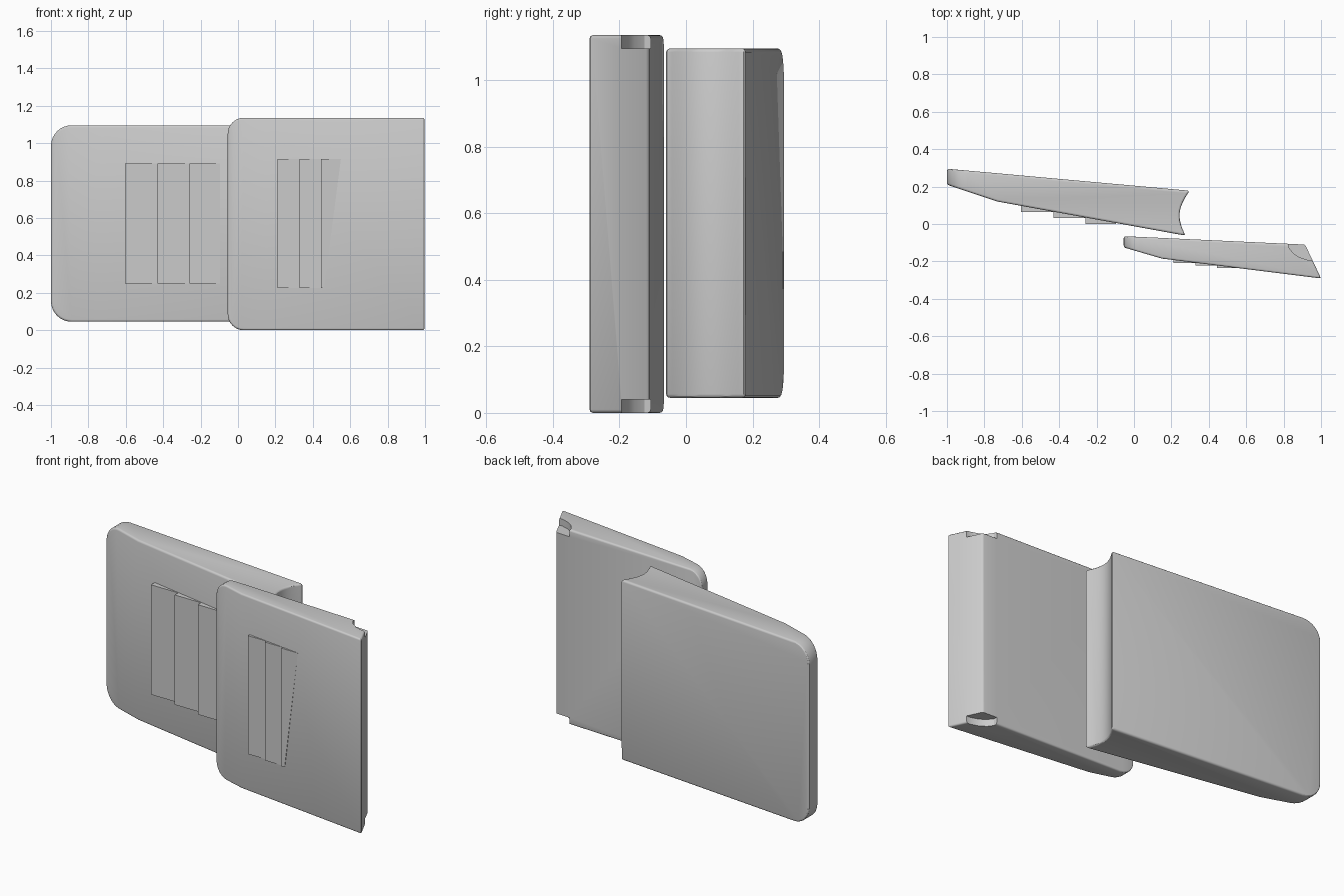
import bpy, bmesh, math

if "Cube" in bpy.data.objects:
    bpy.data.objects.remove(bpy.data.objects["Cube"])

grey = bpy.data.materials.new("plain_grey")
grey.diffuse_color = (0.6, 0.6, 0.6, 1)
grey.use_nodes = True
grey.node_tree.nodes["Principled BSDF"].inputs["Base Color"].default_value = grey.diffuse_color


def prism(name, pts, lo, hi, axis="z"):
    """Extrude a closed outline along z (points are x, y) or along y (points are x, z)."""
    def place(a, b, d):
        return (a, b, d) if axis == "z" else (a, d, b)
    bm = bmesh.new()
    low = [bm.verts.new(place(a, b, lo)) for a, b in pts]
    high = [bm.verts.new(place(a, b, hi)) for a, b in pts]
    bm.faces.new(low)
    bm.faces.new(high)
    n = len(pts)
    for i in range(n):
        j = (i + 1) % n
        bm.faces.new((low[i], low[j], high[j], high[i]))
    bmesh.ops.recalc_face_normals(bm, faces=bm.faces[:])
    mesh = bpy.data.meshes.new(name)
    bm.to_mesh(mesh)
    bm.free()
    mesh.materials.append(grey)
    obj = bpy.data.objects.new(name, mesh)
    bpy.context.collection.objects.link(obj)
    return obj


def boolean(obj, cutter, operation):
    mod = obj.modifiers.new("cut", "BOOLEAN")
    mod.object = cutter
    mod.operation = operation
    mod.solver = "EXACT"
    cutter.hide_render = True


def pad(name, profile, left, z0, z1, radius, bevel, notches=()):
    """Slab with a side profile, trimmed to an outline with two rounded corners."""
    obj = prism(name, profile, z0 - 0.1, z1 + 0.1)
    outline = [(1.5, z0), (1.5, z1)]
    for cz, start in ((z1 - radius, 90), (z0 + radius, 180)):
        for i in range(9):
            a = math.radians(start + 90 * i / 8)
            outline.append((left + radius + radius * math.cos(a),
                            cz + radius * math.sin(a)))
    trim = prism("outline_cutter", outline, -1, 1, "y")
    boolean(obj, trim, "INTERSECT")
    mod = obj.modifiers.new("soft_edges", "BEVEL")
    mod.width = bevel
    mod.segments = 3
    mod.limit_method = "ANGLE"
    mod.angle_limit = math.radians(35)
    for cutter in notches:
        boolean(obj, cutter, "DIFFERENCE")
    # bake the modifiers, then drop the cutters
    graph = bpy.context.evaluated_depsgraph_get()
    mesh = bpy.data.meshes.new_from_object(obj.evaluated_get(graph))
    obj.modifiers.clear()
    obj.data = mesh
    mesh.materials.clear()
    mesh.materials.append(grey)
    for p in mesh.polygons:
        p.material_index = 0
    for cutter in (trim, *notches):
        bpy.data.objects.remove(cutter)
    bpy.ops.object.select_all(action="DESELECT")
    obj.select_set(True)
    bpy.context.view_layer.objects.active = obj
    bpy.ops.object.shade_smooth_by_angle(angle=math.radians(30))
    return obj


# Rear pad with a hollowed right end
hollow = []
for i in range(13):
    t = i / 12
    hollow.append((0.297 - 0.022 * t - 0.042 * math.sin(math.pi * t),
                   0.178 - 0.240 * t))
pad("rear_pad", [(-1.05, 0.227), (-1.05, 0.300)] + hollow + [(-0.73, 0.12)],
    -1.0, 0.045, 1.095, 0.11, 0.012)

# Front pad with a slanted right end and notched back corners
notch = [(0.82, -0.05), (0.828, -0.125), (0.85, -0.155), (0.885, -0.178),
         (0.93, -0.193), (1.05, -0.195), (1.05, -0.05)]
pad("front_pad", [(-0.1, -0.112), (-0.1, -0.063), (0.915, -0.110),
                  (1.0, -0.291), (0.15, -0.185)],
    -0.055, 0.0, 1.135, 0.085, 0.010,
    (prism("top_notch_cutter", notch, 1.095, 1.3),
     prism("bottom_notch_cutter", notch, -0.2, 0.04)))


# Stepped ridges on the front faces
def ridge(name, x0, x1, y, rise, z0, z1):
    return prism(name, [(x0, y), (x1, y), (x1, y + 0.02), (x0, y + rise + 0.02)], z0, z1)


for i, (x0, x1, y) in enumerate([(-0.605, -0.43, 0.063), (-0.43, -0.26, 0.031),
                                 (-0.26, -0.095, 0.001)]):
    ridge(f"rear_ridge_{i + 1}", x0, x1, y, 0.032, 0.25, 0.89)

for i, (x0, x1, y) in enumerate([(0.21, 0.33, -0.208), (0.33, 0.445, -0.222),
                                 (0.445, 0.55, -0.235)]):
    last = ridge(f"front_ridge_{i + 1}", x0, x1, y, 0.014, 0.225, 0.915)

# The last ridge narrows towards its lower end
for v in last.data.vertices:
    if v.co.z < 0.5 and v.co.x > 0.5:
        v.co.x = 0.46
        v.co.y += 0.008
